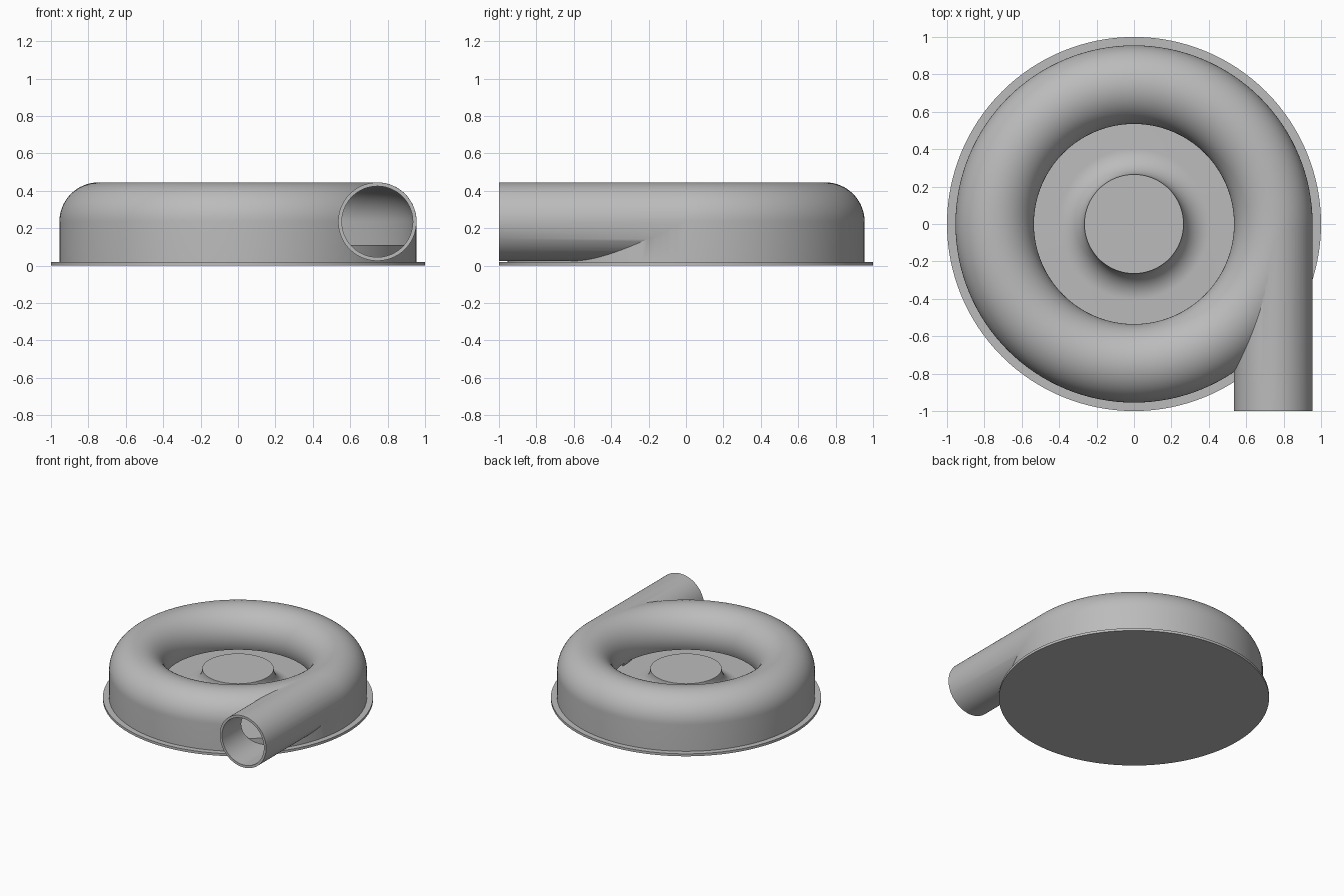
import bpy, bmesh, math
from mathutils import Vector, Matrix

cube = bpy.data.objects.get("Cube")
if cube:
    bpy.data.objects.remove(cube, do_unlink=True)

RING_R, TUBE_R, BORE_R, MID_Z = 0.745, 0.21, 0.19, 0.235
FLOOR_Z, PLATE_Z = 0.11, 0.02
LIP = math.radians(205)   # where the scroll stops on its inner underside
SEGMENTS = 128

grey = bpy.data.materials.new("cast grey")
grey.use_nodes = True
colour = (0.5, 0.5, 0.5, 1)
grey.diffuse_color = colour
grey.node_tree.nodes["Principled BSDF"].inputs["Base Color"].default_value = colour


def add_object(name, bm):
    bmesh.ops.recalc_face_normals(bm, faces=bm.faces)
    mesh = bpy.data.meshes.new(name)
    bm.to_mesh(mesh)
    bm.free()
    mesh.materials.append(grey)
    obj = bpy.data.objects.new(name, mesh)
    bpy.context.collection.objects.link(obj)
    return obj


def revolve(name, profile, closed=True):
    """Spin an (r, z) outline around the vertical axis."""
    bm = bmesh.new()
    verts = [bm.verts.new((r, 0, z)) for r, z in profile]
    edges = [bm.edges.new(pair) for pair in zip(verts, verts[1:])]
    if closed:
        edges.append(bm.edges.new((verts[-1], verts[0])))
    bmesh.ops.spin(bm, geom=verts + edges, cent=(0, 0, 0), axis=(0, 0, 1),
                   angle=math.tau, steps=SEGMENTS, use_duplicate=False)
    bmesh.ops.remove_doubles(bm, verts=bm.verts, dist=0.0001)
    return add_object(name, bm)


def rod(name, radius, y0, y1):
    """Cylinder along y on the outlet axis."""
    bm = bmesh.new()
    place = Matrix.Translation((RING_R, (y0 + y1) / 2, MID_Z)) @ Matrix.Rotation(math.pi / 2, 4, 'X')
    bmesh.ops.create_cone(bm, cap_ends=True, segments=96, radius1=radius, radius2=radius,
                          depth=y1 - y0, matrix=place)
    return add_object(name, bm)


def arc(radius, steps=40):
    return [(RING_R + radius * math.cos(LIP * i / steps),
             MID_Z + radius * math.sin(LIP * i / steps)) for i in range(steps + 1)]


def boolean(target, cutter, operation):
    mod = target.modifiers.new(operation.lower(), 'BOOLEAN')
    mod.operation, mod.object, mod.solver = operation, cutter, 'EXACT'
    bpy.context.view_layer.objects.active = target
    bpy.ops.object.modifier_apply(modifier=mod.name)
    bpy.data.objects.remove(cutter, do_unlink=True)


def smooth(obj):
    bpy.ops.object.select_all(action='DESELECT')
    obj.select_set(True)
    bpy.context.view_layer.objects.active = obj
    bpy.ops.object.shade_smooth_by_angle(angle=math.radians(30))


# Scroll housing with its tangential outlet pipe, hollowed out
outer = [(RING_R + TUBE_R, PLATE_Z)] + arc(TUBE_R)
inner = [(RING_R + BORE_R, PLATE_Z)] + arc(BORE_R)
housing = revolve("scroll_housing", outer + inner[::-1])
boolean(housing, rod("outlet_pipe", TUBE_R - 0.0005, -1, 0), 'UNION')
cavity = [(RING_R + BORE_R, 0)] + arc(BORE_R) + [(inner[-1][0], 0)]
boolean(housing, revolve("cavity_cutter", cavity), 'DIFFERENCE')
boolean(housing, rod("bore_cutter", BORE_R - 0.0005, -1.1, -0.01), 'DIFFERENCE')
smooth(housing)

# Flared hub rising from the inner floor
flare = 0.14
hub = [(0, FLOOR_Z + flare)]
hub += [(0.265 + flare * (1 - math.cos(a)), FLOOR_Z + flare * (1 - math.sin(a)))
        for a in [math.pi / 2 * i / 16 for i in range(17)]]
hub += [(0.93, FLOOR_Z), (0.93, PLATE_Z), (0, PLATE_Z)]
smooth(revolve("hub_and_floor", hub, closed=False))

# Round back plate
plate = [(0, PLATE_Z), (1, PLATE_Z), (1, 0), (0, 0)]
smooth(revolve("back_plate", plate, closed=False))
